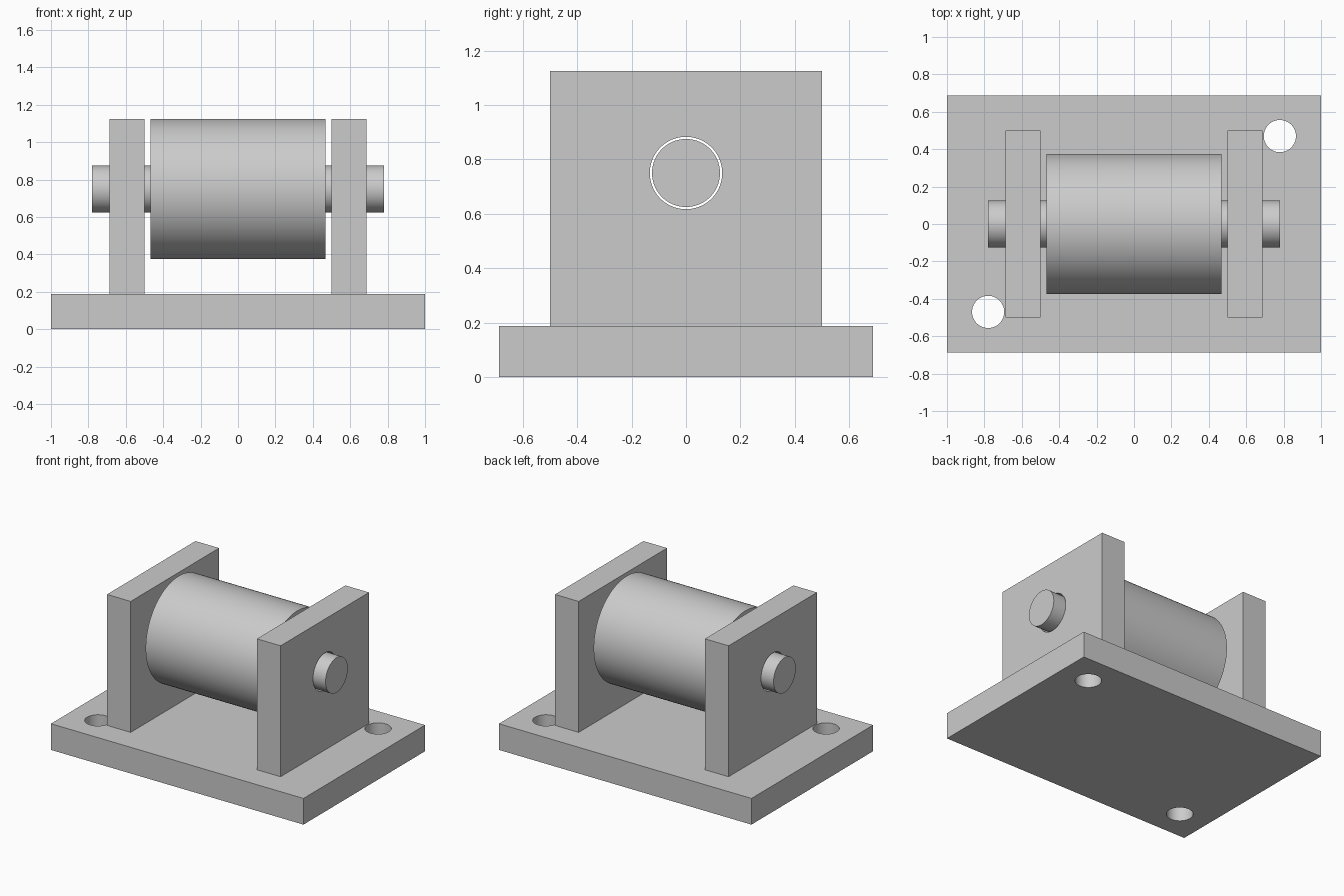
import bpy
from math import radians

if "Cube" in bpy.data.objects:
    bpy.data.objects.remove(bpy.data.objects["Cube"], do_unlink=True)

grey = bpy.data.materials.new("plain grey")
grey.use_nodes = True
grey.diffuse_color = (0.6, 0.6, 0.6, 1)
grey.node_tree.nodes["Principled BSDF"].inputs["Base Color"].default_value = grey.diffuse_color

AXLE_Z = 0.75
BORE = 0.133


def box(name, size, centre):
    bpy.ops.mesh.primitive_cube_add(size=1, location=centre)
    obj = bpy.context.object
    obj.name = name
    obj.scale = size
    bpy.ops.object.transform_apply(location=False, rotation=False, scale=True)
    obj.data.materials.append(grey)
    return obj


def cylinder(name, radius, length, centre, along_x=True):
    bpy.ops.mesh.primitive_cylinder_add(vertices=96, radius=radius, depth=length, location=centre)
    obj = bpy.context.object
    obj.name = name
    if along_x:
        obj.rotation_euler.y = radians(90)
        bpy.ops.object.transform_apply(location=False, rotation=True, scale=False)
    obj.data.materials.append(grey)
    return obj


def drill(obj, cutter):
    cut = obj.modifiers.new("drilled hole", "BOOLEAN")
    cut.operation = "DIFFERENCE"
    cut.solver = "EXACT"
    cut.object = cutter
    bpy.context.view_layer.objects.active = obj
    bpy.ops.object.modifier_apply(modifier=cut.name)
    bpy.data.objects.remove(cutter, do_unlink=True)


def smooth(obj):
    bpy.ops.object.select_all(action="DESELECT")
    obj.select_set(True)
    bpy.context.view_layer.objects.active = obj
    bpy.ops.object.shade_smooth_by_angle(angle=radians(30))


# Base plate with two mounting holes in opposite corners
base = box("base_plate", (2, 1.375, 0.1875), (0, 0, 0.09375))
for side in (-1, 1):
    drill(base, cylinder("hole_cutter", 0.086, 1, (side * 0.78, side * 0.47, 0.09), along_x=False))

# Upright brackets, bored for the axle
brackets = []
for side, name in ((-1, "right_bracket"), (1, "left_bracket")):
    x = side * 0.59375
    bracket = box(name, (0.1875, 1, 0.9375), (x, 0, 0.65625))
    drill(bracket, cylinder("bore_cutter", BORE, 0.5, (x, 0, AXLE_Z)))
    brackets.append(bracket)

# Hollow roller and the loose axle through it
roller = cylinder("roller", 0.375, 0.9375, (0, 0, AXLE_Z))
drill(roller, cylinder("bore_cutter", BORE, 2, (0, 0, AXLE_Z)))
axle = cylinder("axle", 0.125, 1.5625, (0, 0, AXLE_Z))

for part in (base, roller, axle, *brackets):
    smooth(part)
